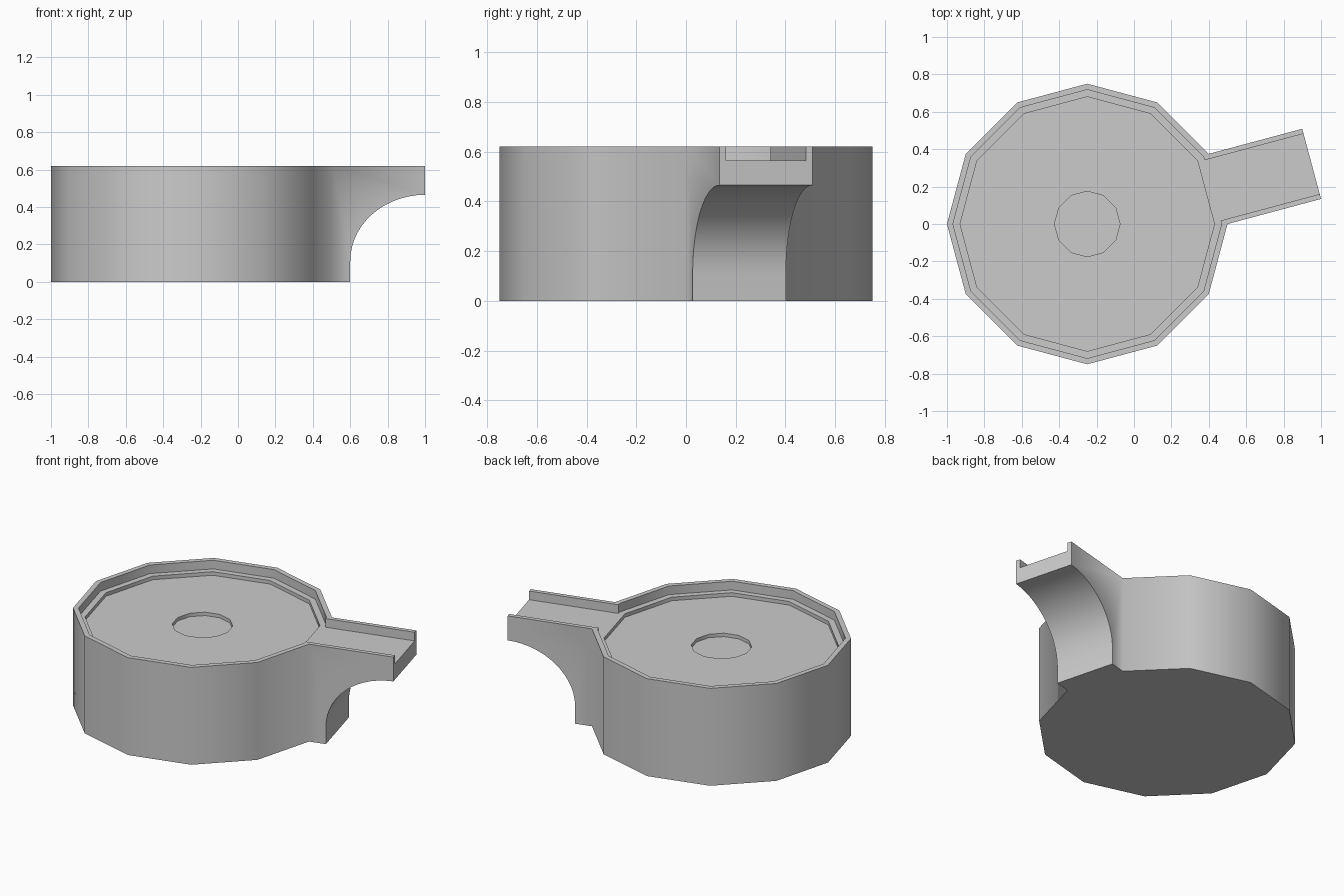
import bpy, bmesh
from math import sin, cos, pi, radians
from mathutils import Vector

if "Cube" in bpy.data.objects:
    bpy.data.objects.remove(bpy.data.objects["Cube"])

SIDES = 12
CENTRE = Vector((-0.25, 0, 0))
TOP, LEDGE, FLOOR, DISH = 0.62, 0.565, 0.542, 0.52
R_OUT, R_RIM, R_LEDGE, R_DISH = 0.75, 0.718, 0.68, 0.175
END_U, END_Z, FOOT_U = 1.242, 0.465, 0.828
HALF, IN = R_OUT * sin(radians(15)), 0.167   # spout half widths, outer and inner

bm = bmesh.new()


def face(points):
    return bm.faces.new([bm.verts.new(p) for p in points])


def ring(r, z, i):
    a = 2 * pi * i / SIDES
    return CENTRE + Vector((r * cos(a), r * sin(a), z))


def spout(u, v, z):
    """Point in the spout frame: u outward at 15 degrees, v sideways."""
    c, s = cos(radians(15)), sin(radians(15))
    return CENTRE + Vector((u * c - v * s, u * s + v * c, z))


# Basin: stepped profile turned around twelve sides, open on side 0
profile = [(R_OUT, 0), (R_OUT, TOP), (R_RIM, TOP), (R_RIM, LEDGE),
           (R_LEDGE, LEDGE), (R_LEDGE, FLOOR), (R_DISH, FLOOR), (R_DISH, DISH)]
for i in range(SIDES):
    for k, ((r0, z0), (r1, z1)) in enumerate(zip(profile, profile[1:])):
        if i == 0 and k < 4:
            continue
        face([ring(r0, z0, i), ring(r0, z0, i + 1), ring(r1, z1, i + 1), ring(r1, z1, i)])
face([ring(R_DISH, DISH, i) for i in range(SIDES)])
face([ring(R_OUT, 0, i) for i in reversed(range(SIDES))])

# Spout: both side walls with the channel rims
wall_u = R_OUT * cos(radians(15))
rim_u = R_RIM * cos(radians(15))
rim_v = R_RIM * sin(radians(15))
STEPS = 14
arch = [(FOOT_U, 0)]
for j in range(STEPS + 1):
    t = pi / 2 * j / STEPS
    arch.append((END_U - (END_U - FOOT_U) * cos(t), 0.11 + (END_Z - 0.11) * sin(t)))
for s in (-1, 1):
    face([spout(wall_u, s * HALF, 0)] + [spout(u, s * HALF, z) for u, z in arch]
         + [spout(END_U, s * HALF, TOP), spout(wall_u, s * HALF, TOP)])
    face([spout(wall_u, s * HALF, TOP), spout(END_U, s * HALF, TOP), spout(END_U, s * IN, TOP),
          spout(rim_u, s * IN, TOP), spout(rim_u, s * rim_v, TOP)])
    face([spout(rim_u, s * IN, LEDGE), spout(END_U, s * IN, LEDGE),
          spout(END_U, s * IN, TOP), spout(rim_u, s * IN, TOP)])
    face([spout(rim_u, s * rim_v, LEDGE), spout(rim_u, s * IN, LEDGE),
          spout(rim_u, s * IN, TOP), spout(rim_u, s * rim_v, TOP)])

# Spout: ledge section and channel floor
face([ring(R_LEDGE, LEDGE, 0), spout(rim_u, -rim_v, LEDGE), spout(rim_u, -IN, LEDGE),
      spout(rim_u, IN, LEDGE), spout(rim_u, rim_v, LEDGE), ring(R_LEDGE, LEDGE, 1)])
face([spout(rim_u, -IN, LEDGE), spout(END_U, -IN, LEDGE),
      spout(END_U, IN, LEDGE), spout(rim_u, IN, LEDGE)])

# Spout: curved underside, foot and U-shaped end
for (u0, z0), (u1, z1) in zip(arch, arch[1:]):
    face([spout(u0, -HALF, z0), spout(u0, HALF, z0), spout(u1, HALF, z1), spout(u1, -HALF, z1)])
face([spout(wall_u, -HALF, 0), spout(wall_u, HALF, 0),
      spout(FOOT_U, HALF, 0), spout(FOOT_U, -HALF, 0)])
face([spout(END_U, v, z) for v, z in
      [(-HALF, END_Z), (HALF, END_Z), (HALF, TOP), (IN, TOP), (IN, LEDGE),
       (-IN, LEDGE), (-IN, TOP), (-HALF, TOP)]])

bmesh.ops.remove_doubles(bm, verts=bm.verts, dist=0.0005)
bmesh.ops.recalc_face_normals(bm, faces=bm.faces)
mesh = bpy.data.meshes.new("basin_with_spout")
bm.to_mesh(mesh)
bm.free()
basin = bpy.data.objects.new("basin_with_spout", mesh)
bpy.context.collection.objects.link(basin)
basin.select_set(True)
bpy.context.view_layer.objects.active = basin
bpy.ops.object.shade_smooth_by_angle(angle=radians(62))
